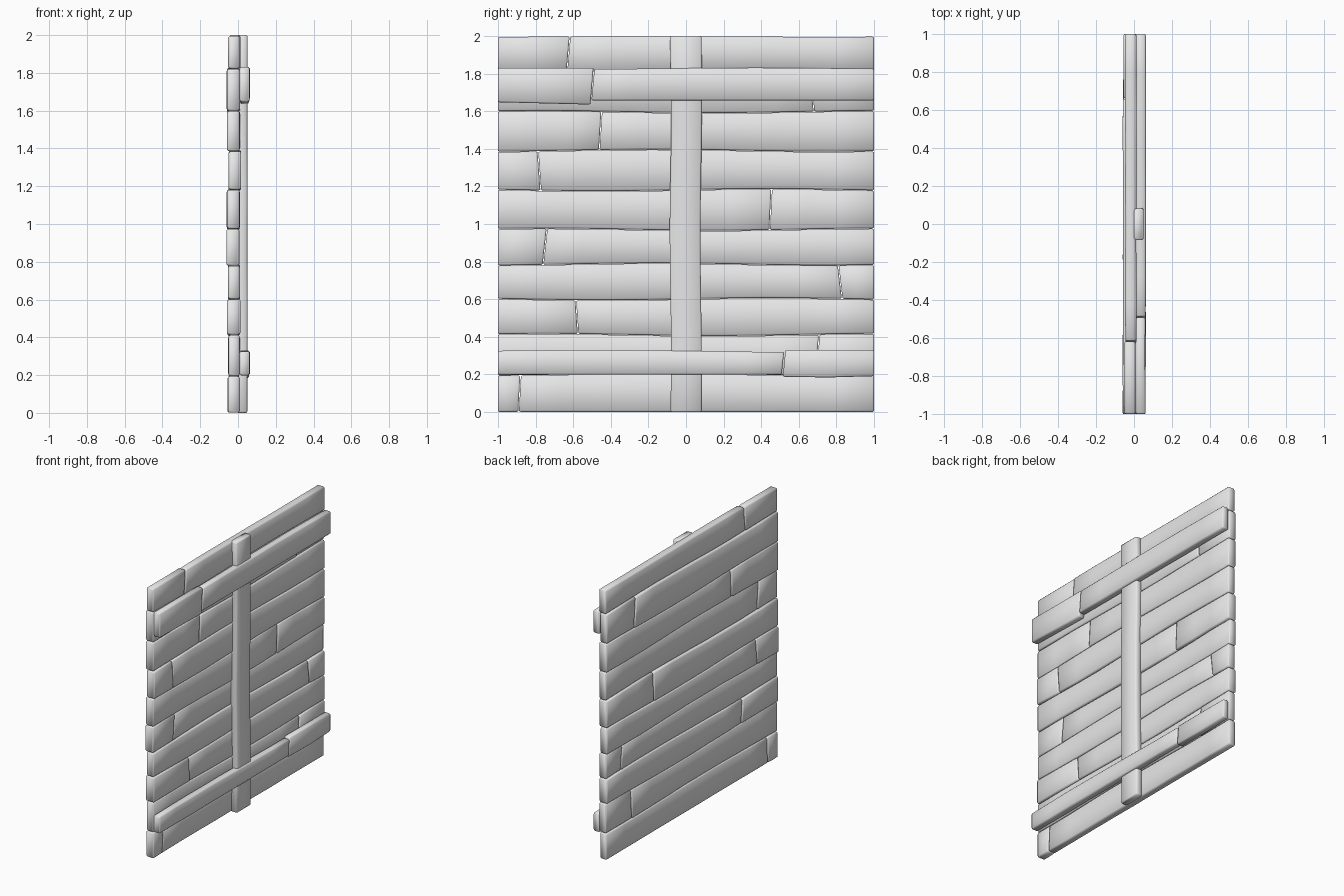
import bpy
import bmesh
import math
import random

random.seed(4)
if "Cube" in bpy.data.objects:
    bpy.data.objects.remove(bpy.data.objects["Cube"], do_unlink=True)

wood = bpy.data.materials.new("plain_grey")
wood.use_nodes = True
GREY = (0.8, 0.8, 0.8, 1)
wood.diffuse_color = GREY
wood.node_tree.nodes["Principled BSDF"].inputs["Base Color"].default_value = GREY


def board(name, start, end, low, high, back, front, slant=(0, 0), upright=False, warp=0.003):
    """Chamfered board; low and high give its edges as functions of length."""
    bm = bmesh.new()
    c = 0.008
    count = max(2, round((end - start) / 0.2))
    stops = [start, start + c]
    stops += [start + (end - start) * i / count for i in range(1, count)]
    stops += [end - c, end]
    rings = []
    for i, t in enumerate(stops):
        tip = i in (0, len(stops) - 1)
        inset = c * 0.6 if tip else 0
        a, b = low(t) + inset, high(t) - inset
        x0 = back + inset + random.uniform(0, warp)
        x1 = front - inset - random.uniform(0, warp)
        outline = [(x0 + c, a), (x1 - c, a), (x1, a + c), (x1, b - c),
                   (x1 - c, b), (x0 + c, b), (x0, b - c), (x0, a + c)]
        ring = []
        for x, w in outline:
            # lean the cut ends a little
            lean = slant[0] if i < 2 else slant[1] if i > len(stops) - 3 else 0
            s = t + lean * ((w - a) / (b - a) - 0.5)
            ring.append(bm.verts.new((x, w, s) if upright else (x, s, w)))
        rings.append(ring)
    for r, q in zip(rings, rings[1:]):
        for k in range(8):
            n = (k + 1) % 8
            bm.faces.new((r[k], r[n], q[n], q[k]))
    bm.faces.new(rings[0])
    bm.faces.new(rings[-1])
    bmesh.ops.recalc_face_normals(bm, faces=bm.faces)
    for f in bm.faces:
        f.smooth = True
    mesh = bpy.data.meshes.new(name)
    bm.to_mesh(mesh)
    bm.free()
    mesh.materials.append(wood)
    obj = bpy.data.objects.new(name, mesh)
    bpy.context.collection.objects.link(obj)


# Wavy seams shared by neighbouring rows
SEAMS = [0, 0.2, 0.41, 0.6, 0.785, 0.97, 1.18, 1.39, 1.595, 1.82, 2]


def seam(row, gap):
    size = 0 if row == 0 else 0.002 if row == 10 else 0.006
    base = SEAMS[row] - (0.002 if row == 10 else 0)
    return lambda y: base + gap + size * math.sin(3.5 * y + 2.1 * row)


# Rows of planks: cut position, lean of the cut, back and front faces
ROWS = [(-0.885, 0.01, -0.055, 0.01), (0.7, 0.015, -0.052, 0.01),
        (-0.58, -0.012, -0.06, 0.015), (0.82, -0.02, -0.053, 0.01),
        (-0.75, 0.02, -0.062, 0.007), (0.45, 0.01, -0.06, 0.01),
        (-0.78, -0.015, -0.05, 0.018), (-0.455, 0.012, -0.059, 0.01),
        (0.67, -0.02, -0.06, 0.01), (-0.625, 0.015, -0.052, 0.01)]
for i, (cut, lean, back, front) in enumerate(ROWS):
    low, high = seam(i, 0.001), seam(i + 1, -0.001)
    shift = 0.004 if i % 2 else -0.003
    board(f"plank_{i + 1}_right", -1, cut - 0.002, low, high, back, front, (0, lean))
    board(f"plank_{i + 1}_left", cut + 0.002, 1, low, high,
          back + abs(shift), front + shift, (lean, 0))

# Upright post
board("post", 0, 2, lambda z: -0.083 + 0.004 * math.sin(5 * z),
      lambda z: 0.081 + 0.004 * math.sin(4 * z + 1), -0.005, 0.051,
      upright=True, warp=0.002)

# Upper and lower crossbars, each in two lengths
board("upper_crossbar_short", -1, -0.5, lambda y: 1.635 - 0.025 * (y + 0.5),
      lambda y: 1.83, 0.008, 0.062, (0, 0.015))
board("upper_crossbar_long", -0.495, 1, lambda y: 1.657,
      lambda y: 1.828 + 0.003 * math.sin(4 * y), 0.008, 0.064, (0.015, 0))
board("lower_crossbar_long", -1, 0.515, lambda y: 0.199,
      lambda y: 0.325 - 0.005 * math.sin(3 * y), 0.008, 0.064, (0, 0.012))
board("lower_crossbar_short", 0.522, 1, lambda y: 0.192 - 0.008 * math.sin(5 * y - 2),
      lambda y: 0.33, 0.008, 0.06, (0.012, 0))
